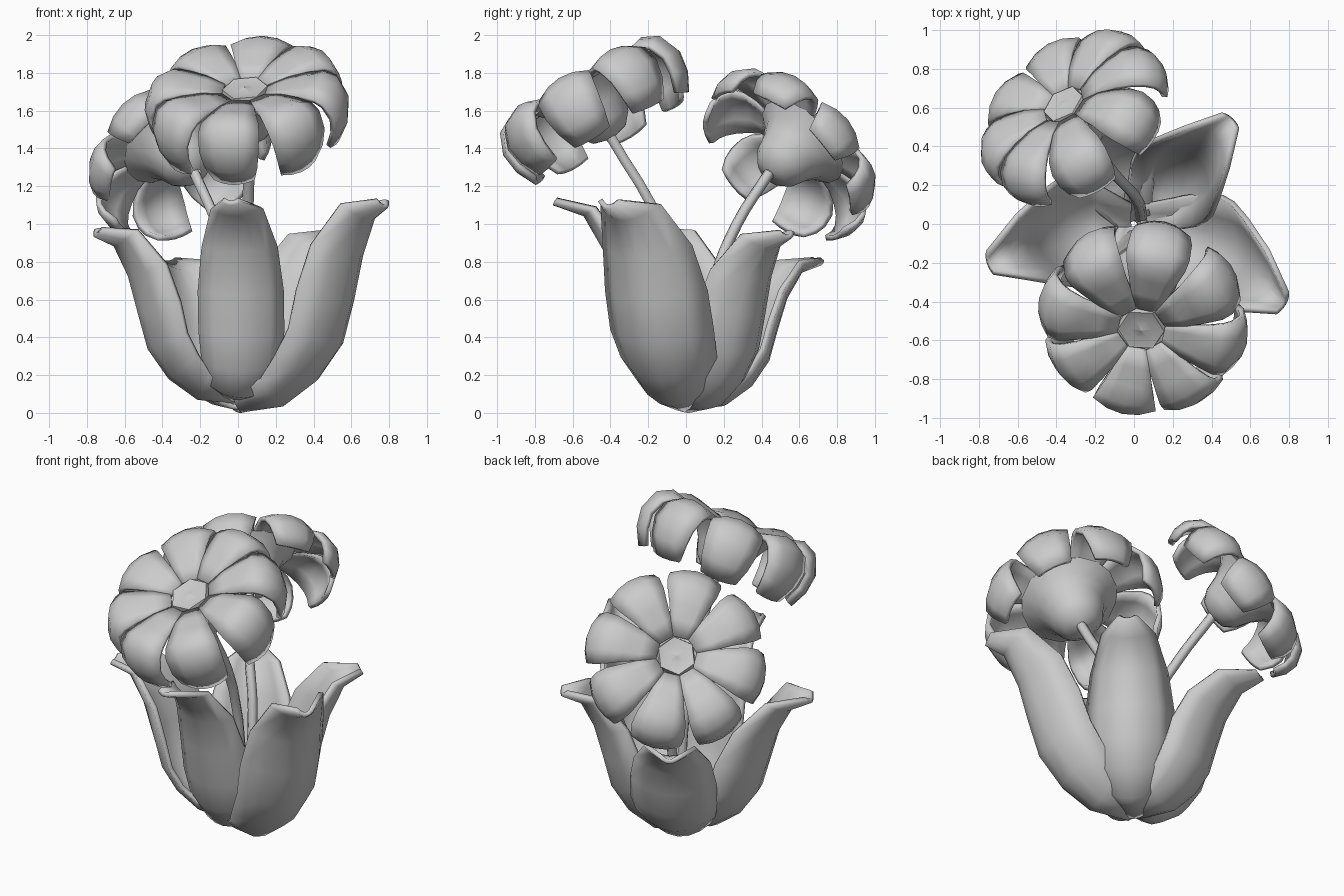
import bpy, math
from mathutils import Vector, Matrix

if "Cube" in bpy.data.objects:
    bpy.data.objects.remove(bpy.data.objects["Cube"])


def make_object(name, verts, faces, matrix=None, thickness=0.0):
    mesh = bpy.data.meshes.new(name)
    mesh.from_pydata(verts, [], faces)
    if matrix:
        mesh.transform(matrix)
    mesh.update()
    ob = bpy.data.objects.new(name, mesh)
    bpy.context.collection.objects.link(ob)
    if thickness:
        mod = ob.modifiers.new("thickness", 'SOLIDIFY')
        mod.thickness = thickness
        mod.offset = 0
    bpy.ops.object.select_all(action='DESELECT')
    ob.select_set(True)
    bpy.context.view_layer.objects.active = ob
    bpy.ops.object.shade_smooth_by_angle(angle=math.radians(50))
    return ob


def grid_faces(rows, cols, wrap=False):
    n = cols if wrap else cols - 1
    return [(i * cols + j, i * cols + (j + 1) % cols,
             (i + 1) * cols + (j + 1) % cols, (i + 1) * cols + j)
            for i in range(rows - 1) for j in range(n)]


def lathe(name, profile, sides, matrix):
    verts = [(r * math.cos(math.tau * j / sides), r * math.sin(math.tau * j / sides), h)
             for r, h in profile for j in range(sides)]
    return make_object(name, verts, grid_faces(len(profile), sides, True), matrix)


def tube(name, points, radius):
    curve = bpy.data.curves.new(name, 'CURVE')
    curve.dimensions = '3D'
    curve.bevel_depth = radius
    curve.bevel_resolution = 1
    curve.resolution_u = 4
    curve.use_fill_caps = True
    sp = curve.splines.new('BEZIER')
    sp.bezier_points.add(len(points) - 1)
    for bp, p in zip(sp.bezier_points, points):
        bp.co = p
        bp.handle_left_type = bp.handle_right_type = 'AUTO'
    ob = bpy.data.objects.new(name, curve)
    bpy.context.collection.objects.link(ob)


# Leaves: cupped blades with a curled tip (radius, height, half width)
LEAF = [(.02, .022, .09), (.27, .05, .18), (.46, .17, .23), (.60, .34, .25),
        (.67, .55, .25), (.74, .76, .22), (.85, .94, .15), (1, 1, .05)]


def leaf(name, az0, az1, reach, height, width=1.0, belly=1.0, cup=0.5, lift=0.0):
    cols, verts = 7, []
    for i, (r, z, w) in enumerate(LEAF):
        t = i / (len(LEAF) - 1)
        r *= 1 + (belly - 1) * math.sin(math.pi * t)
        a = math.radians(az0 + (az1 - az0) * t * t)
        out = Vector((math.cos(a), math.sin(a), 0))
        side = Vector((-out.y, out.x, 0))
        p0, p1 = LEAF[max(i - 1, 0)], LEAF[min(i + 1, len(LEAF) - 1)]
        dr, dz = (p1[0] - p0[0]) * reach, (p1[1] - p0[1]) * height
        length = math.hypot(dr, dz)
        inward = out * (-dz / length) + Vector((0, 0, dr / length))
        for j in range(cols):
            v = 2 * j / (cols - 1) - 1
            p = out * r * reach + Vector((0, 0, z * height - .008 + lift * (1 - t)))
            verts.append(p + side * v * w * width + inward * cup * w * v * v)
    make_object(name, verts, grid_faces(len(LEAF), cols), thickness=0.028)


leaf("front_leaf", -84, -93, 0.70, 1.12, 0.88, 0.76, 0.4, 0.05)
leaf("right_leaf", -17, -28, 0.88, 1.10, 1.12, 1.07, 0.8)
leaf("rear_right_leaf", 45, 47, 0.74, 0.94, 1.0, 0.97, 0.7)
leaf("rear_left_leaf", 112, 118, 0.80, 0.80, 1.0, 0.92, 0.5, 0.02)
leaf("left_leaf", 183, 195, 0.78, 0.95, 1.1, 1.0, 0.75, 0.05)

# Blossoms: dished face flowing into eight drooping petals, calyx and button
# petal rows: radius, height, half width, droop of the side edges
DROOPING = [(.12, .015, .05, 0), (.22, .04, .091, 0), (.32, .065, .122, .015), (.41, .09, .15, .045),
            (.49, .05, .16, .05), (.535, -.06, .155, .045), (.52, -.17, .138, .04), (.47, -.27, .105, .03)]
OPEN = [(.12, .015, .05, 0), (.22, .04, .091, 0), (.32, .06, .122, .015), (.41, .075, .15, .045),
        (.50, .035, .162, .05), (.55, -.045, .155, .045), (.55, -.12, .14, .035), (.52, -.19, .11, .02)]


def blossom(name, petal, centre, normal, phase, scale=1.0):
    n = Vector(normal).normalized()
    x = Vector((1, 0, 0))
    x = (x - n * x.dot(n)).normalized()
    y = n.cross(x)
    frame = (Matrix.Translation(centre) @ Matrix((x, y, n)).transposed().to_4x4()
             @ Matrix.Scale(scale, 4))
    lathe(name + "_calyx", [(.03, -.27), (.10, -.25), (.15, -.19), (.18, -.10), (.22, -.03),
                            (.29, .03), (.22, .02), (.13, .0), (.001, .0)], 16, frame)
    lathe(name + "_button", [(.13, .0), (.12, .035), (.06, .022), (.001, .04)], 6, frame)
    verts, faces, cols = [], [], 5
    for k in range(8):
        rot = Matrix.Rotation(math.radians(phase + 45 * k), 3, 'Z')
        base = len(verts)
        for i, (r, h, w, bend) in enumerate(petal):
            p0, p1 = petal[max(i - 1, 0)], petal[min(i + 1, len(petal) - 1)]
            d = Vector((p1[0] - p0[0], 0, p1[1] - p0[1])).normalized()
            under = Vector((d.z, 0, -d.x))
            for j in range(cols):
                v = 2 * j / (cols - 1) - 1
                verts.append(rot @ (Vector((r, v * w, h)) + under * bend * v * v))
        faces += [tuple(base + q for q in f) for f in grid_faces(len(petal), cols)]
    make_object(name + "_petals", verts, faces, frame, 0.028)


blossom("front_blossom", DROOPING, (.04, -.53, 1.69), (-.10, -.50, .86), -11)
blossom("rear_blossom", OPEN, (-.35, .60, 1.42), (-.50, .62, .60), 10, 0.95)

# Stems
tube("front_stem", [(.05, 0, .1), (.05, -.12, .95), (.065, -.41, 1.48)], 0.03)
tube("rear_stem", [(.04, .03, .1), (.0, .15, .7), (-.11, .27, 1.0), (-.23, .44, 1.27)], 0.03)
